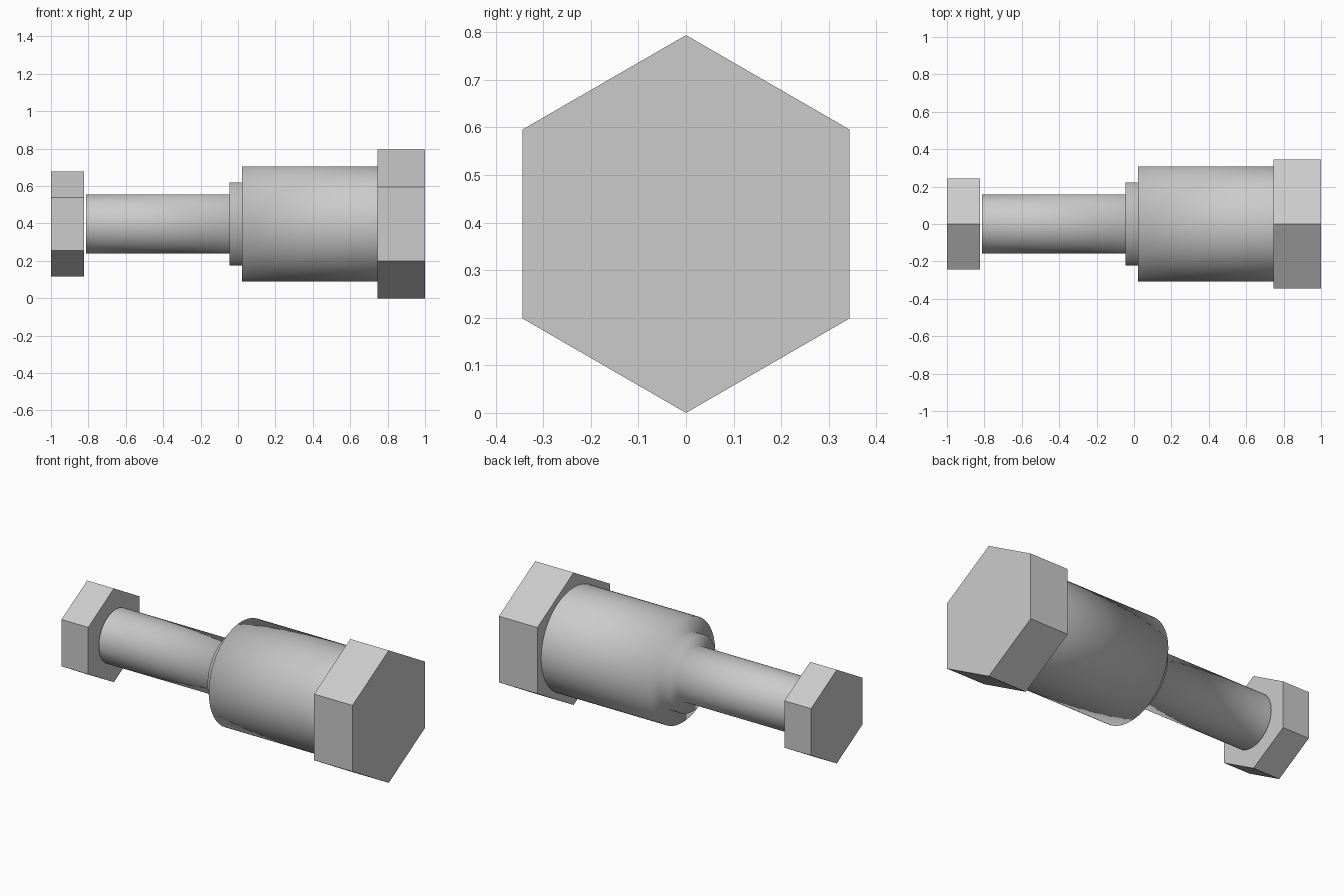
import bpy, bmesh, math

if "Cube" in bpy.data.objects:
    bpy.data.objects.remove(bpy.data.objects["Cube"])

AXIS_Z = 0.397


def make_object(name, bm):
    bmesh.ops.recalc_face_normals(bm, faces=bm.faces)
    mesh = bpy.data.meshes.new(name)
    bm.to_mesh(mesh)
    bm.free()
    obj = bpy.data.objects.new(name, mesh)
    obj.location.z = AXIS_Z
    bpy.context.collection.objects.link(obj)
    return obj


def turned(name, profile, sides, smooth):
    """Revolve (x, radius) points about the x axis and cap both ends."""
    bm = bmesh.new()
    rings = []
    for x, r in profile:
        angles = [2 * math.pi * i / sides for i in range(sides)]
        rings.append([bm.verts.new((x, r * math.sin(a), r * math.cos(a)))
                      for a in angles])
    for a, b in zip(rings, rings[1:]):
        for i in range(sides):
            j = (i + 1) % sides
            bm.faces.new((a[i], a[j], b[j], b[i])).smooth = smooth
    # flat end caps with sharp rims
    for ring in (rings[0], rings[-1]):
        cap = bm.faces.new(ring)
        for edge in cap.edges:
            edge.smooth = False
    return make_object(name, bm)


# hexagonal head and nut, corners pointing up
turned("hex_head", [(0.745, 0.397), (1.0, 0.397)], 6, False)
turned("hex_nut", [(-1.0, 0.281), (-0.823, 0.281)], 6, False)

# stepped shaft: rod, collar and thick sleeve, with soft shading over the steps
turned("stepped_shaft", [(-0.812, 0.159), (-0.046, 0.159), (-0.046, 0.223),
                         (0.022, 0.223), (0.022, 0.308), (0.745, 0.308)],
       64, True)
